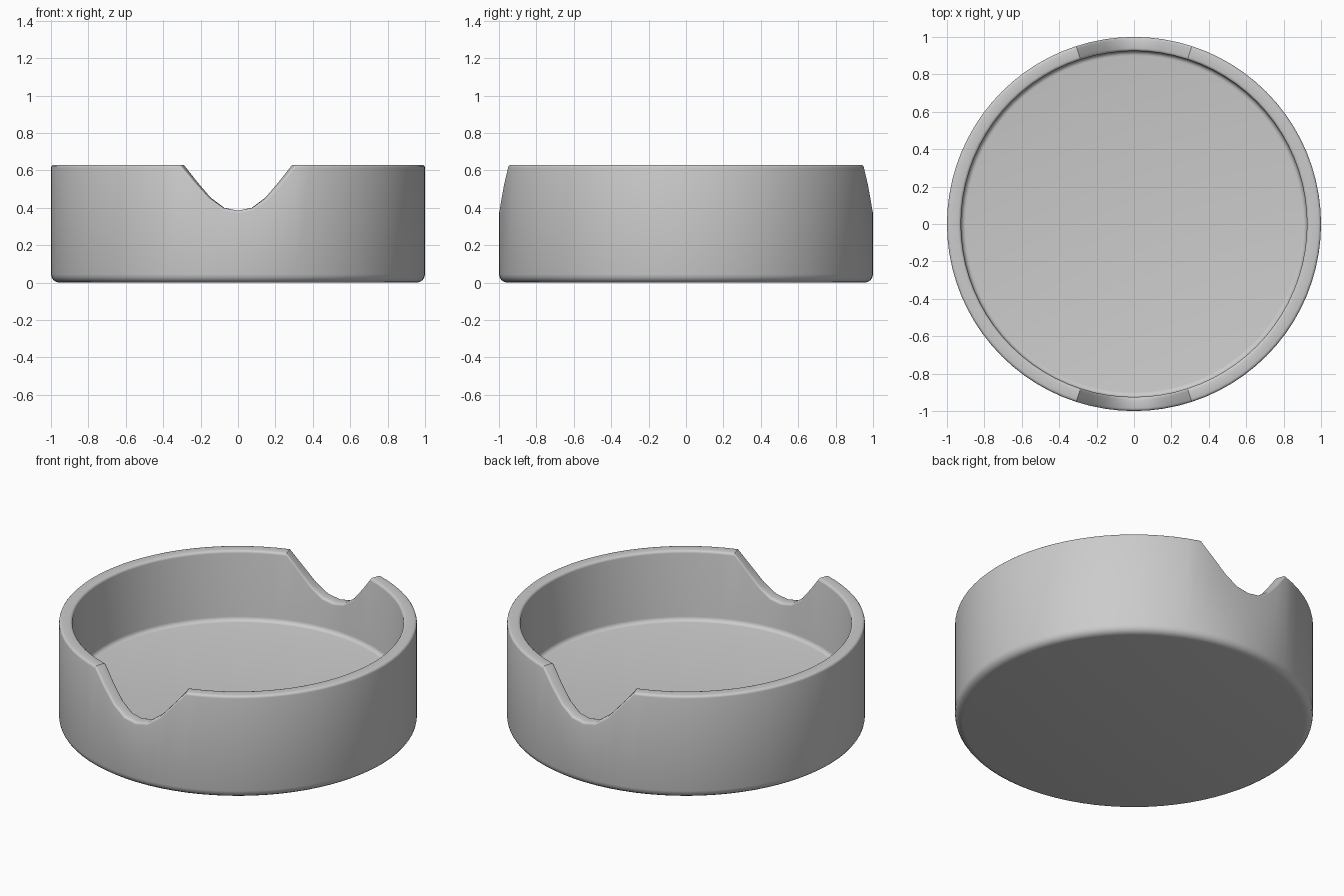
import bpy, bmesh
from math import sin, cos, pi, radians

if "Cube" in bpy.data.objects:
    bpy.data.objects.remove(bpy.data.objects["Cube"], do_unlink=True)

COLUMNS = 80
OUTER, INNER = 1.0, 0.925
HEIGHT, FLOOR = 0.63, 0.2
FOOT_BEVEL, RIM_BEVEL, FILLET = 0.045, 0.015, 0.025
NOTCH = [0.385, 0.40, 0.455, 0.54]   # rim heights outward from a notch centre


def rim_height(column):
    """Rim height of a column; notches sit at the front and the back."""
    half = COLUMNS // 2
    step = column % half
    step = min(step, half - step)
    return NOTCH[step] if step < len(NOTCH) else HEIGHT


def arc(cr, cz, radius, start, end, steps=4):
    """Points (r, z) of a rounded corner."""
    angles = [radians(start + (end - start) * i / steps) for i in range(steps + 1)]
    return [(cr + radius * cos(a), cz + radius * sin(a)) for a in angles]


def wall_profile(top):
    """Cross-section from the underside, over the rim, to the floor."""
    b = RIM_BEVEL
    return (arc(OUTER - FOOT_BEVEL, FOOT_BEVEL, FOOT_BEVEL, -90, 0)
            + arc(OUTER - b, top - b, b, 0, 90, 3)
            + arc(INNER + b, top - b, b, 90, 180, 3)
            + arc(INNER - FILLET, FLOOR + FILLET, FILLET, 0, -90))


# Sweep the cross-section round the z axis
bm = bmesh.new()
rings = []
for c in range(COLUMNS):
    a = 2 * pi * c / COLUMNS
    rings.append([bm.verts.new((r * sin(a), -r * cos(a), z))
                  for r, z in wall_profile(rim_height(c))])
for c, ring in enumerate(rings):
    nxt = rings[(c + 1) % COLUMNS]
    for i in range(len(ring) - 1):
        bm.faces.new((ring[i], nxt[i], nxt[i + 1], ring[i + 1]))

# Underside and inside floor
bm.faces.new([ring[0] for ring in reversed(rings)])
bm.faces.new([ring[-1] for ring in rings])
bmesh.ops.recalc_face_normals(bm, faces=bm.faces)

mesh = bpy.data.meshes.new("notched_dish")
bm.to_mesh(mesh)
bm.free()
dish = bpy.data.objects.new("notched_dish", mesh)
bpy.context.collection.objects.link(dish)

# Smooth shading that keeps the notch corners crisp
bpy.ops.object.select_all(action='DESELECT')
dish.select_set(True)
bpy.context.view_layer.objects.active = dish
bpy.ops.object.shade_smooth_by_angle(angle=radians(35))
